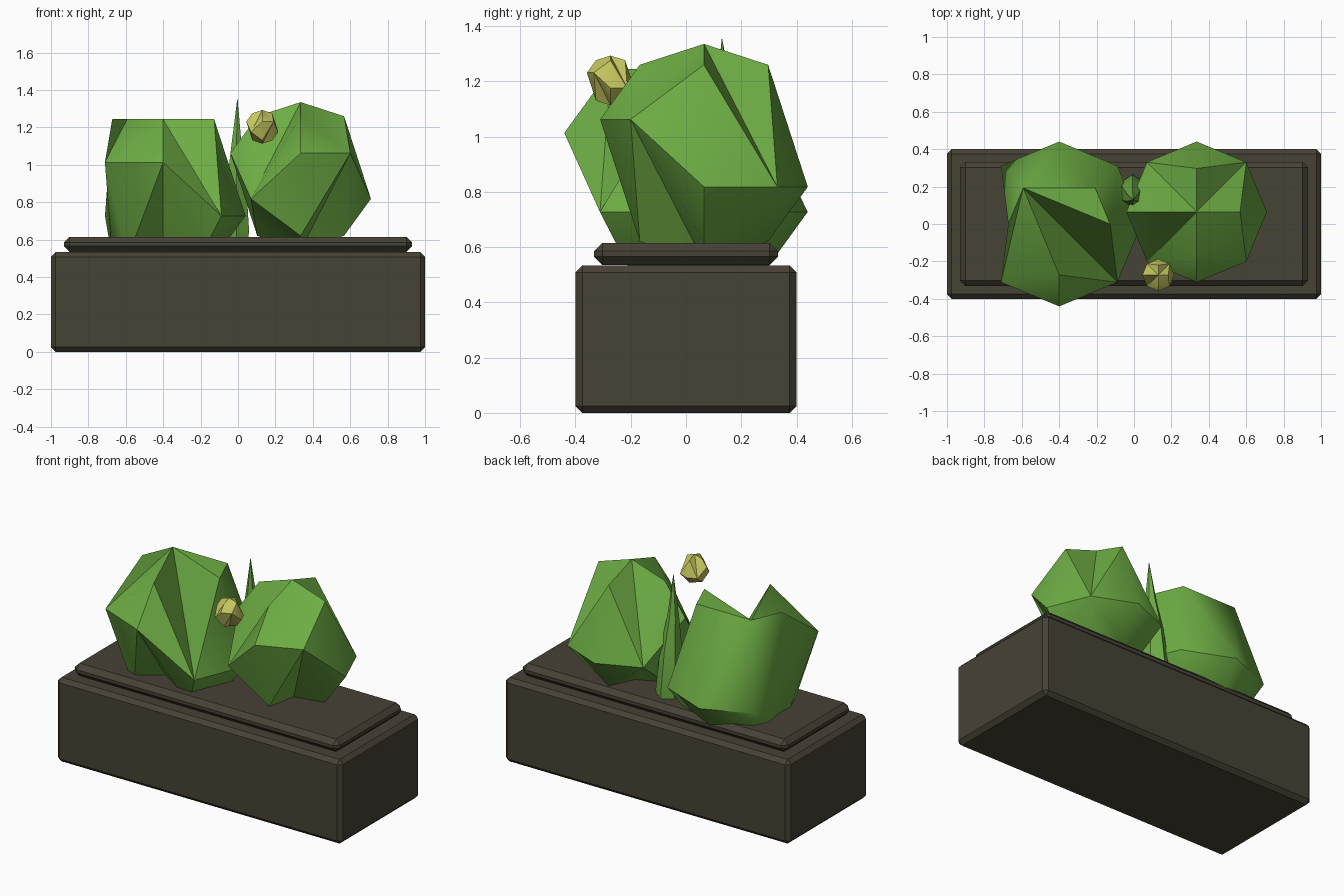
import bpy, bmesh, math

if "Cube" in bpy.data.objects:
    bpy.data.objects.remove(bpy.data.objects["Cube"])


def material(name, rgb):
    m = bpy.data.materials.new(name)
    m.diffuse_color = (*rgb, 1.0)
    m.use_nodes = True
    m.node_tree.nodes["Principled BSDF"].inputs["Base Color"].default_value = m.diffuse_color
    return m


BROWN = material("dark_wood_brown", (0.062, 0.054, 0.036))
GREEN = material("leaf_green", (0.155, 0.42, 0.058))
YELLOW = material("bloom_yellow", (0.56, 0.57, 0.115))


def finish(bm, name, mat, angle):
    bmesh.ops.recalc_face_normals(bm, faces=bm.faces)
    me = bpy.data.meshes.new(name)
    bm.to_mesh(me)
    bm.free()
    me.materials.append(mat)
    ob = bpy.data.objects.new(name, me)
    bpy.context.collection.objects.link(ob)
    bpy.ops.object.select_all(action='DESELECT')
    ob.select_set(True)
    bpy.context.view_layer.objects.active = ob
    bpy.ops.object.shade_smooth_by_angle(angle=math.radians(angle))
    return ob


def chamfered_box(name, sx, sy, z0, z1, bevel):
    bm = bmesh.new()
    bmesh.ops.create_cube(bm, size=1)
    for v in bm.verts:
        v.co = (v.co.x * sx, v.co.y * sy, z0 + (v.co.z + 0.5) * (z1 - z0))
    bmesh.ops.bevel(bm, geom=bm.edges[:], offset=bevel, segments=1,
                    affect='EDGES', profile=0.5)
    return finish(bm, name, BROWN, 30)


def chipped_ball(name, centre, radius, columns, mat, flat_top=False):
    """Eight-sided ball with four rings. Each column string (east first, going
    counter-clockwise) says which ring every vertex collapses into."""
    bm = bmesh.new()
    lats = [54, 18, -18, -54]
    grid = {}

    def vert(k, ring):
        k %= 8
        ring = int(columns[k][ring])
        if (k, ring) not in grid:
            a, t = math.radians(45 * k), math.radians(lats[ring])
            grid[k, ring] = bm.verts.new((
                centre[0] + radius * math.cos(t) * math.cos(a),
                centre[1] + radius * math.cos(t) * math.sin(a),
                centre[2] + radius * math.sin(t)))
        return grid[k, ring]

    def tri(a, b, c):
        if len({a, b, c}) == 3:
            bm.faces.new((a, b, c))

    x, y, z = centre
    top = vert(3, 0) if flat_top else bm.verts.new((x, y, z + radius))
    bottom = bm.verts.new((x, y, z - radius))
    for k in range(8):
        tri(top, vert(k, 0), vert(k + 1, 0))
        tri(bottom, vert(k + 1, 3), vert(k, 3))
        for r in range(3):
            a, b = vert(k, r), vert(k, r + 1)
            c, d = vert(k + 1, r + 1), vert(k + 1, r)
            tri(a, b, c)
            tri(a, c, d)
    return finish(bm, name, mat, 50)


# Planter and the soil slab on top of it
chamfered_box("planter_box", 2.0, 0.8, 0.0, 0.533, 0.025)
chamfered_box("soil_slab", 1.86, 0.665, 0.535, 0.615, 0.03)

# Two chunky bushes
ROUND = ["0223", "2222", "0223", "2222", "0113", "2222", "0113", "1111"]
FLAT = ["0223", "0223", "2223", "0223", "0033", "1113", "0111", "2223"]
chipped_ball("left_bush", (-0.4, 0.0, 0.87), 0.463, FLAT, GREEN, True)
chipped_ball("right_bush", (0.335, 0.065, 0.94), 0.395, ROUND, GREEN)

# Yellow bloom on the right bush
chipped_ball("bloom", (0.13, -0.273, 1.203), 0.09, ROUND, YELLOW)

# Slim pointed shoot between the bushes
bm = bmesh.new()
rings = []
for z, r, y in [(0.58, 0.065, 0.18), (0.64, 0.078, 0.175),
                (0.9, 0.06, 0.16), (1.1, 0.032, 0.14)]:
    rings.append([bm.verts.new((-0.008 + r * math.sin(i * math.pi / 3),
                                y + 1.15 * r * math.cos(i * math.pi / 3), z))
                  for i in range(6)])
tip = bm.verts.new((-0.003, 0.13, 1.36))
bm.faces.new(rings[0][::-1])
for i in range(6):
    j = (i + 1) % 6
    for lo, hi in zip(rings, rings[1:]):
        bm.faces.new((lo[i], lo[j], hi[j], hi[i]))
    bm.faces.new((rings[-1][i], rings[-1][j], tip))
finish(bm, "pointed_shoot", GREEN, 40)
